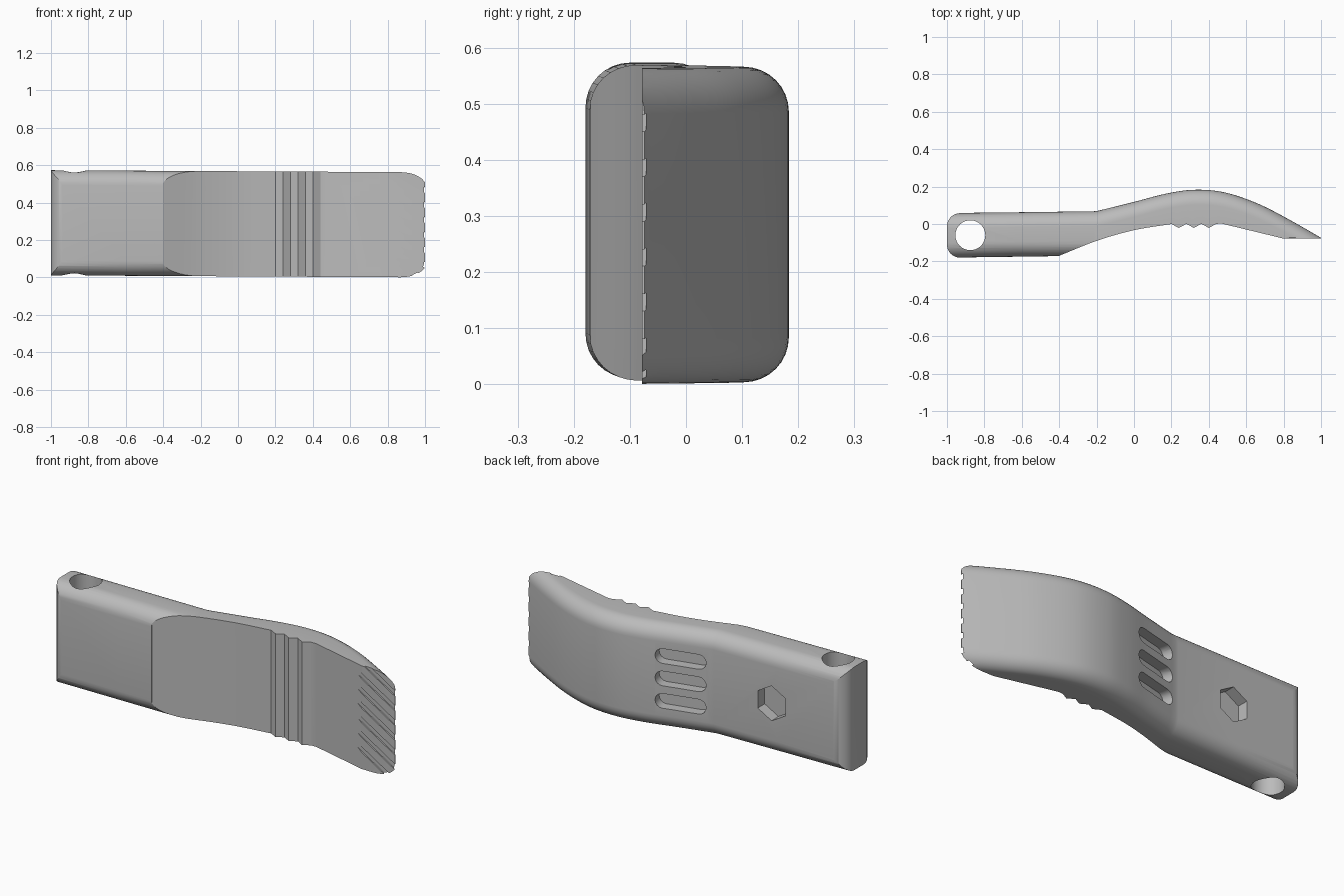
import bpy, bmesh, math
from mathutils import Matrix, Vector

if "Cube" in bpy.data.objects:
    bpy.data.objects.remove(bpy.data.objects["Cube"], do_unlink=True)

HEIGHT, ROUND = 0.562, 0.08

grey = bpy.data.materials.new("plain_grey")
grey.use_nodes = True
grey.diffuse_color = (0.5, 0.5, 0.5, 1)
grey.node_tree.nodes["Principled BSDF"].inputs["Base Color"].default_value = (0.5, 0.5, 0.5, 1)


def smooth_path(pts, steps=6):
    """Catmull-Rom curve through 2D points."""
    pts = [Vector(p) for p in pts]
    ext = [2 * pts[0] - pts[1]] + pts + [2 * pts[-1] - pts[-2]]
    out = []
    for a, b, c, d in zip(ext, ext[1:], ext[2:], ext[3:]):
        for i in range(steps):
            t = i / steps
            out.append(0.5 * (2 * b + (c - a) * t + (2 * a - 5 * b + 4 * c - d) * t * t
                              + (3 * b - a - 3 * c + d) * t ** 3))
    return [tuple(p) for p in out] + [tuple(pts[-1])]


def arc(cx, cy, r, start, end, n=8):
    return [(cx + r * math.cos(math.radians(start + (end - start) * i / n)),
             cy + r * math.sin(math.radians(start + (end - start) * i / n))) for i in range(n + 1)]


def loft(name, rings):
    """Closed solid through rings with equal point counts."""
    bm = bmesh.new()
    rows = [[bm.verts.new(p) for p in ring] for ring in rings]
    n = len(rows[0])
    for a, b in zip(rows, rows[1:]):
        for i in range(n):
            bm.faces.new((a[i], a[(i + 1) % n], b[(i + 1) % n], b[i]))
    bm.faces.new(rows[0])
    bm.faces.new(rows[-1])
    bmesh.ops.recalc_face_normals(bm, faces=bm.faces)
    mesh = bpy.data.meshes.new(name)
    bm.to_mesh(mesh)
    bm.free()
    mesh.materials.append(grey)
    ob = bpy.data.objects.new(name, mesh)
    bpy.context.collection.objects.link(ob)
    return ob


def prism(name, outline, low, high, matrix=Matrix()):
    return loft(name, [[matrix @ Vector((x, y, z)) for x, y in outline] for z in (low, high)])


def combine(ob, tool, operation):
    tool.hide_render = True
    mod = ob.modifiers.new(operation.lower(), "BOOLEAN")
    mod.object, mod.operation, mod.solver = tool, operation, "EXACT"
    bpy.context.view_layer.objects.active = ob
    bpy.ops.object.modifier_apply(modifier=mod.name)
    bpy.data.objects.remove(tool, do_unlink=True)


def front_limit(x):
    if x < -0.2:
        return -0.18 + 0.014 * (x + 1)
    return -0.169 - 0.15 * (x + 0.2)


# Rounded bar following the curved back
back = [(-1.05, 0.058), (-0.6, 0.063), (-0.215, 0.068)]
back += smooth_path([(-0.195, 0.07), (0, 0.118), (0.17, 0.162), (0.32, 0.183), (0.48, 0.17),
                     (0.66, 0.11), (0.84, 0.018), (1.05, -0.103)])
rings = []
for x, yb in back:
    yf, lift = front_limit(x), 0.0055 * (1 - x)
    section = (arc(yb - ROUND, HEIGHT - ROUND, ROUND, 0, 90)
               + arc(yf + ROUND, HEIGHT - ROUND, ROUND, 90, 180)
               + arc(yf + ROUND, ROUND, ROUND, 180, 270)
               + arc(yb - ROUND, ROUND, ROUND, 270, 360))
    rings.append([(x, y, z + lift) for y, z in section])
body = loft("scraper_body", rings)

# Side outline: rounded handle end, hollow front, grip teeth and sharp tip
outline = arc(-0.93, -0.012, 0.07, 90, 180) + arc(-0.93, -0.11, 0.07, 180, 270)
outline += [(-0.92, -0.22), (-0.42, -0.22)]
outline += smooth_path([(-0.4, -0.17), (-0.2, -0.09), (0, -0.033), (0.2, 0.0)])
for i in range(3):
    x = 0.2 + 0.08 * i
    outline += [(x + 0.04, -0.021), (x + 0.08, 0.001)]
outline += [(0.47, 0.002), (0.8, -0.078), (1, -0.078), (1, 0.3), (-0.2, 0.3), (-0.92, 0.1)]
combine(body, prism("outline_tool", outline, -0.2, 0.8), "INTERSECT")

# Round hole through the handle end
combine(body, prism("hole_tool", arc(-0.875, -0.06, 0.08, 0, 348.75, 31), -0.2, 0.8), "DIFFERENCE")


def back_frame(x, y, z, slope):
    """Local x along the back, local y up, local z outward."""
    along = Vector((math.cos(slope), math.sin(slope), 0))
    up = Vector((0, 0, 1))
    out = Vector((-math.sin(slope), math.cos(slope), 0))
    m = Matrix((along, up, out)).transposed().to_4x4()
    m.translation = (x, y, z)
    return m


# Hexagonal pocket in the back of the handle
hexagon = arc(0, 0, 0.095, 30, 330, 5)
combine(body, prism("hex_tool", hexagon, -0.06, 0.1, back_frame(-0.56, 0.063, 0.289, 0.012)), "DIFFERENCE")

# Three rounded slots in the back
slot = arc(0.095, 0, 0.04, -90, 90) + arc(-0.095, 0, 0.04, 90, 270)
for k in (-1, 0, 1):
    frame = back_frame(-0.043, 0.108, 0.287 + 0.122 * k, 0.24)
    combine(body, prism("slot_tool", slot, -0.055, 0.1, frame), "DIFFERENCE")

# Slanted grooves across the front of the tip
for k in range(8):
    z = -0.03 + 0.08 * k
    groove = [(0.74, z + 0.158), (1.05, z - 0.03), (1.05, z), (0.74, z + 0.188)]
    rows = [[(x, y, h) for x, h in groove] for y in (-0.12, -0.071)]
    combine(body, loft("groove_tool", rows), "DIFFERENCE")

# Smooth shading with sharp edges kept
bpy.ops.object.select_all(action="DESELECT")
body.select_set(True)
bpy.context.view_layer.objects.active = body
bpy.ops.object.shade_smooth_by_angle(angle=math.radians(25))
